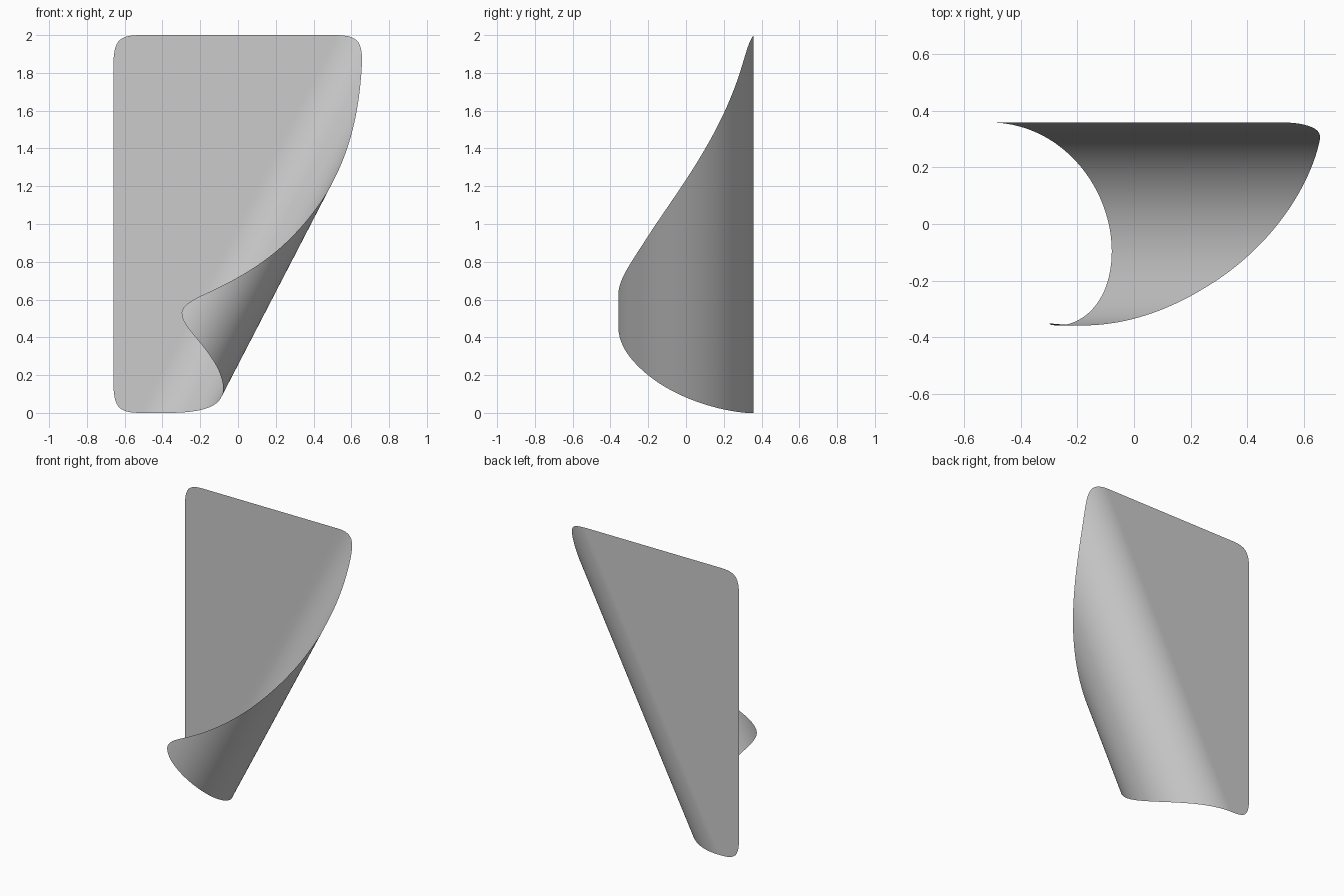
import bpy
from math import sin, cos

if "Cube" in bpy.data.objects:
    bpy.data.objects.remove(bpy.data.objects["Cube"])

# Flat sheet: a coarse grid whose corners are rounded by subdivision
WIDTH, HEIGHT = 1.32, 2.0
bpy.ops.mesh.primitive_grid_add(x_subdivisions=8, y_subdivisions=10, size=1)
sheet = bpy.context.object
sheet.name = "curled_sheet"
for v in sheet.data.vertices:
    x, y, _ = v.co
    v.co = (x * WIDTH, 0, (y + 0.5) * HEIGHT)

sub = sheet.modifiers.new("round_corners", 'SUBSURF')
sub.levels = sub.render_levels = 4
bpy.ops.object.modifier_apply(modifier=sub.name)

# Curl the lower right part forward around a slanted axis
A, B = 0.333, 0.358          # curl radius along the sheet, and in depth
START = -0.45                # where the curl begins, measured across the axis
ACROSS = (0.888, -0.46)      # direction across the curl axis (x, z)
PULL = (0.88, -0.474)        # direction in which curled points move


def curl(co):
    s = co.x * ACROSS[0] + co.z * ACROSS[1] - START
    if s <= 0:
        return (co.x, B, co.z)
    t = s / 0.322 + 2.6 * max(0, s - 0.7) ** 2
    move = A * sin(t) - s
    return (co.x + move * PULL[0], B * cos(t), co.z + move * PULL[1])


for v in sheet.data.vertices:
    v.co = curl(v.co)

sheet.data.polygons.foreach_set("use_smooth", [True] * len(sheet.data.polygons))
sheet.data.update()
